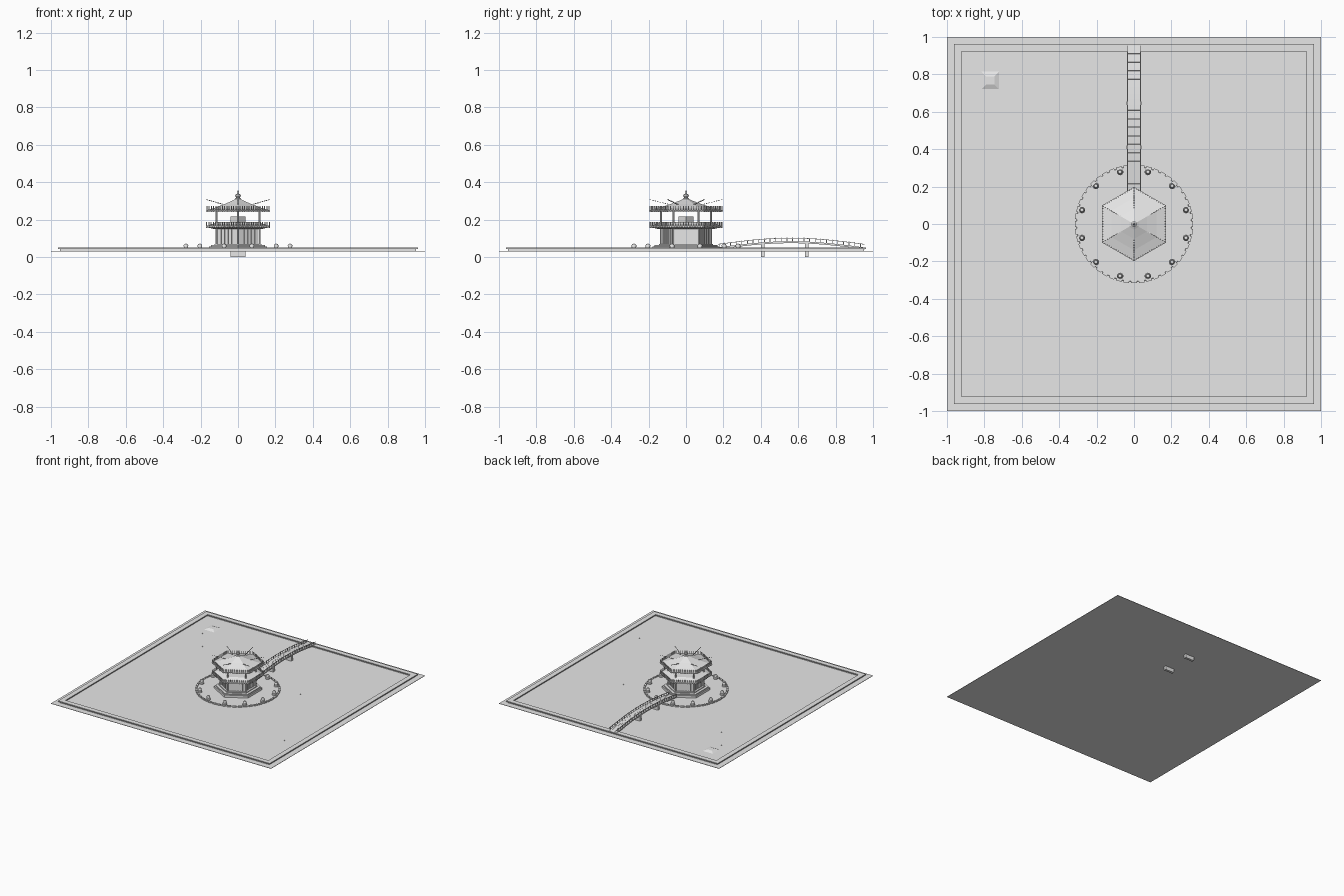
import bpy, bmesh, math
from mathutils import Matrix, Vector

if "Cube" in bpy.data.objects:
    bpy.data.objects.remove(bpy.data.objects["Cube"])

stone = bpy.data.materials.new("pale_grey")
stone.diffuse_color = (0.8, 0.8, 0.8, 1)
stone.use_nodes = True
stone.node_tree.nodes["Principled BSDF"].inputs["Base Color"].default_value = stone.diffuse_color
G = 0.033  # ground level


def finish(name, bm, smooth=False):
    bmesh.ops.recalc_face_normals(bm, faces=bm.faces)
    me = bpy.data.meshes.new(name)
    bm.to_mesh(me)
    bm.free()
    me.materials.append(stone)
    ob = bpy.data.objects.new(name, me)
    bpy.context.collection.objects.link(ob)
    if smooth:
        for p in me.polygons:
            p.use_smooth = True
        me.set_sharp_from_angle(angle=math.radians(40))
    return ob


def box(bm, loc, size, rot=0.0, tilt=0.0):
    m = (Matrix.Translation(loc) @ Matrix.Rotation(rot, 4, 'Z')
         @ Matrix.Rotation(tilt, 4, 'X') @ Matrix.Diagonal((*size, 1)))
    bmesh.ops.create_cube(bm, size=1, matrix=m)


def lathe(bm, profile, n, centre=(0, 0), start=math.pi / 2):
    """Closed solid from (radius, z) points with n sides."""
    rings = [[bm.verts.new((centre[0] + r * math.cos(start + 2 * math.pi * i / n),
                            centre[1] + r * math.sin(start + 2 * math.pi * i / n), z))
              for i in range(n)] for r, z in profile]
    for a, b in zip(rings, rings[1:]):
        for i in range(n):
            j = (i + 1) % n
            bm.faces.new((a[i], a[j], b[j], b[i]))
    bm.faces.new(rings[0][::-1])
    bm.faces.new(rings[-1])


def solid(name, profile, n, smooth=False):
    bm = bmesh.new()
    lathe(bm, profile, n)
    return finish(name, bm, smooth)


def corner(i, r, z=0.0):
    a = math.pi / 2 + i * math.pi / 3
    return Vector((r * math.cos(a), r * math.sin(a), z))


def hex_bars(name, r, count, z0, z1, width):
    """Upright bars spaced along the sides of a hexagon."""
    bm = bmesh.new()
    for i in range(6):
        a, b = corner(i, r), corner(i + 1, r)
        d = b - a
        for k in range(count):
            p = a.lerp(b, k / count)
            box(bm, (p.x, p.y, (z0 + z1) / 2), (width, width, z1 - z0), math.atan2(d.y, d.x))
    return finish(name, bm)


# Ground sheet
bm = bmesh.new()
box(bm, (0, 0, G - 0.0015), (2, 2, 0.003))
finish("ground", bm)

# Boundary wall with wider coping
bm = bmesh.new()
for i in range(4):
    a = i * math.pi / 2
    c, s = math.cos(a), math.sin(a)
    box(bm, (0.942 * c, 0.942 * s, G + 0.005), (0.02, 1.904, 0.01), a)
    box(bm, (0.942 * c, 0.942 * s, 0.0465), (0.040, 1.924, 0.007), a)
finish("boundary_wall", bm)

# Round terrace and its rim stones
solid("terrace", [(0.308, G), (0.306, 0.037), (0.296, 0.037)], 64)
bm = bmesh.new()
for i in range(48):
    a = 2 * math.pi * i / 48
    box(bm, (0.309 * math.cos(a), 0.309 * math.sin(a), 0.037), (0.014, 0.030, 0.010), a)
finish("terrace_rim", bm)

# Twelve lantern bollards
bm = bmesh.new()
for i in range(12):
    a = math.radians(15 + 30 * i)
    lathe(bm, [(0.018, 0.035), (0.018, 0.048), (0.012, 0.051), (0.013, 0.063),
               (0.009, 0.069), (0.002, 0.071)], 10, (0.288 * math.cos(a), 0.288 * math.sin(a)))
finish("lantern_bollards", bm, True)

# Hexagonal plinth
solid("plinth", [(0.178, 0.036), (0.178, 0.055), (0.168, 0.055), (0.168, 0.063),
                 (0.145, 0.063), (0.145, 0.07)], 6)

# Lower storey, with corner posts running up to the roof
solid("lower_walls", [(0.125, 0.07), (0.125, 0.158)], 6)
hex_bars("wall_mullions", 0.126, 6, 0.07, 0.158, 0.006)
bm = bmesh.new()
for i in range(6):
    p = corner(i, 0.133)
    lathe(bm, [(0.006, 0.065), (0.006, 0.252)], 8, (p.x, p.y))
finish("corner_posts", bm, True)

# Gallery between the storeys
solid("gallery_floor", [(0.15, 0.150), (0.194, 0.160), (0.194, 0.166), (0.14, 0.182), (0.13, 0.186)], 6)
hex_bars("gallery_rail_bars", 0.193, 14, 0.155, 0.188, 0.004)
solid("upper_core", [(0.04, 0.184), (0.04, 0.216)], 4)

# Main roof with eave spikes
solid("roof", [(0.120, 0.244), (0.196, 0.244), (0.198, 0.249), (0.14, 0.264), (0.08, 0.284),
               (0.03, 0.303), (0.012, 0.312)], 6)
hex_bars("eave_spikes", 0.192, 14, 0.240, 0.273, 0.004)

# Beaded hip ornaments rising outward
bm = bmesh.new()
for i in range(6):
    for k in range(10):
        t = k / 9
        p = corner(i, 0.07 + 0.12 * t, 0.276 + 0.030 * t)
        box(bm, p, (0.004, 0.008, 0.004), i * math.pi / 3, 0.25)
finish("hip_ornaments", bm)

# Finial
solid("finial", [(0.014, 0.305), (0.016, 0.313), (0.009, 0.318), (0.015, 0.326), (0.014, 0.333),
                 (0.006, 0.338), (0.006, 0.345), (0.001, 0.355)], 12, True)

# Arched footbridge
Y0, Y1 = 0.17, 0.955


def arch(y):
    t = (y - Y0) / (Y1 - Y0)
    return 0.048 + 0.033 * math.sin(math.pi * t)


planks, rails = bmesh.new(), bmesh.new()
N = 52
step = (Y1 - Y0) / N
for k in range(N):
    y = Y0 + (k + 0.5) * step
    tilt = math.atan2(arch(y + 0.01) - arch(y - 0.01), 0.02)
    box(planks, (0, y, arch(y)), (0.07, step * 0.96, 0.006), 0, tilt)
    for s in (-1, 1):
        box(rails, (s * 0.034, y, arch(y) - 0.002), (0.005, step * 1.02, 0.010), 0, tilt)
        box(rails, (s * 0.034, y, arch(y) + 0.020), (0.004, step * 1.02, 0.003), 0, tilt)
        if k % 2 == 0:
            box(rails, (s * 0.034, y, arch(y) + 0.012), (0.004, 0.004, 0.024))
finish("bridge_planks", planks)
finish("bridge_rails", rails)

# Bridge piers passing below the ground sheet
bm = bmesh.new()
for y in (0.41, 0.645):
    box(bm, (0, y, 0.038), (0.08, 0.02, 0.076))
finish("bridge_piers", bm)

# Low square marker slab
bm = bmesh.new()
m = Matrix.Translation((-0.768, 0.768, G + 0.005)) @ Matrix.Rotation(math.pi / 4, 4, 'Z')
bmesh.ops.create_cone(bm, cap_ends=True, segments=4, radius1=0.066, radius2=0.03, depth=0.01, matrix=m)
finish("marker_slab", bm)

# Scattered pebbles
bm = bmesh.new()
for x, y in ((-0.78, 0.655), (-0.65, 0.465), (0.43, 0.195), (0.8, -0.54)):
    box(bm, (x, y, G + 0.002), (0.006, 0.006, 0.004))
finish("pebbles", bm)
